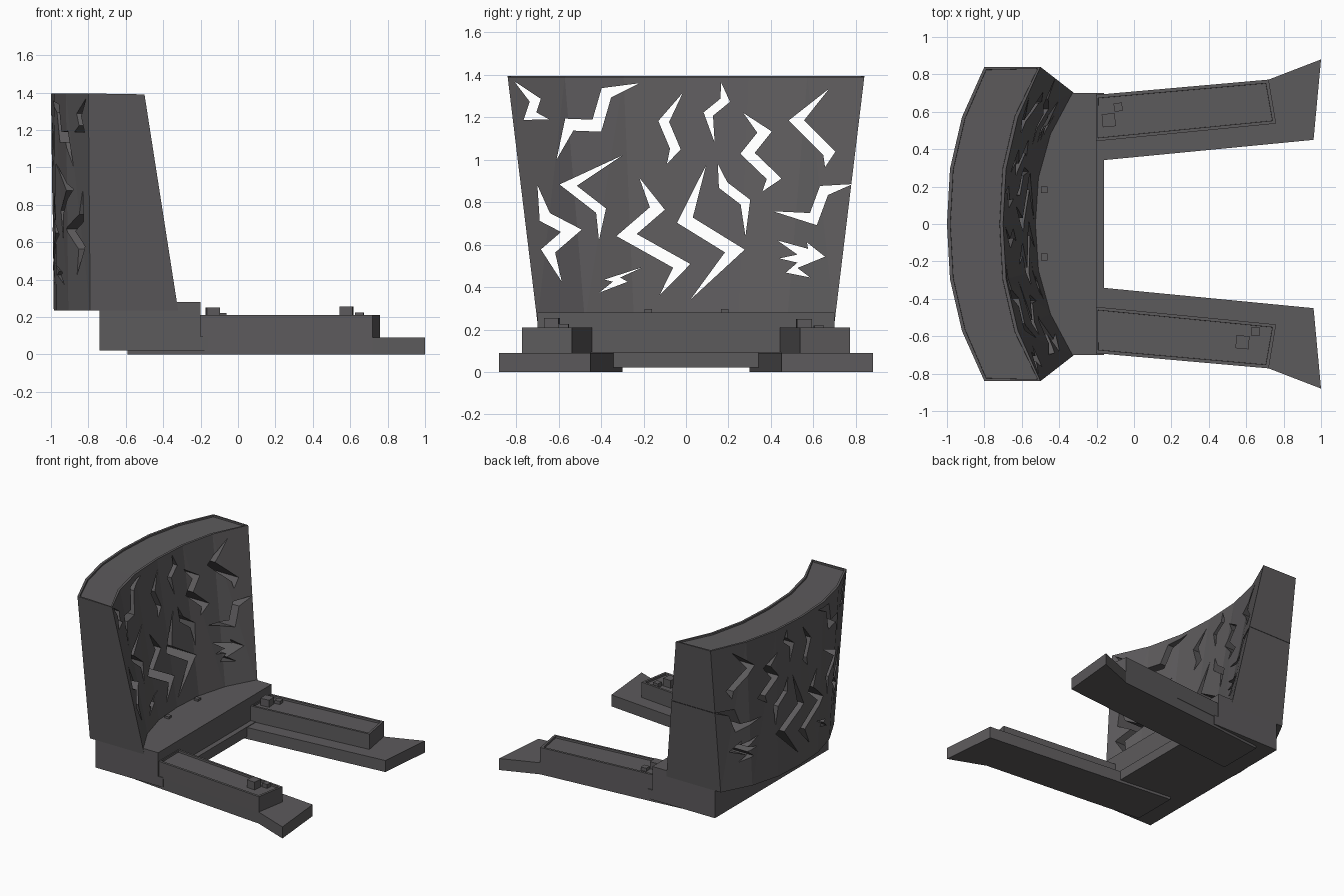
import bpy, bmesh, math
from mathutils import Vector

if "Cube" in bpy.data.objects:
    bpy.data.objects.remove(bpy.data.objects["Cube"])

grey = bpy.data.materials.new("dark grey")
grey.diffuse_color = (0.108, 0.103, 0.107, 1)
grey.use_nodes = True
grey.node_tree.nodes["Principled BSDF"].inputs["Base Color"].default_value = grey.diffuse_color


def finish(name, bm):
    bmesh.ops.recalc_face_normals(bm, faces=bm.faces)
    me = bpy.data.meshes.new(name)
    bm.to_mesh(me)
    bm.free()
    me.materials.append(grey)
    ob = bpy.data.objects.new(name, me)
    bpy.context.collection.objects.link(ob)
    return ob


def loft(bm, low, high):
    """Closed solid between two outlines with equal point counts."""
    a = [bm.verts.new(p) for p in low]
    b = [bm.verts.new(p) for p in high]
    n = len(a)
    for i in range(n):
        j = (i + 1) % n
        bm.faces.new((a[i], a[j], b[j], b[i]))
    bm.faces.new(a)
    return bm.faces.new(b)


def recess(bm, faces, rim, depth):
    """Sink a rimmed panel into the given faces."""
    bm.normal_update()
    bmesh.ops.recalc_face_normals(bm, faces=bm.faces)
    bmesh.ops.inset_region(bm, faces=faces, thickness=rim)
    ring = [f for f in faces if f.is_valid]
    walls = bmesh.ops.inset_region(bm, faces=ring, thickness=0.001)
    for v in {v for f in ring for v in f.verts}:
        v.co.z -= depth


def prism(name, xy, z0, z1, rim=0, depth=0):
    bm = bmesh.new()
    top = loft(bm, [(x, y, z0) for x, y in xy], [(x, y, z1) for x, y in xy])
    if rim:
        recess(bm, [top], rim, depth)
    return finish(name, bm)


def box(name, x, y, size, z0, z1, turn=0):
    c, s = math.cos(turn) * size / 2, math.sin(turn) * size / 2
    return prism(name, [(x + c * i - s * j, y + s * i + c * j)
                        for i, j in ((-1, -1), (1, -1), (1, 1), (-1, 1))], z0, z1)


# curved back wall: wider and set further back at the top
steps = [(-1, 1), (-.68, .4), (-.35, .08), (0, 0), (.35, .08), (.68, .4), (1, 1)]
bm = bmesh.new()
rows = []
for k, sag in steps:
    row = [(-.985 + .195 * sag, .70 * k, .235), (-.52 + .2 * sag, .70 * k, .235),
           (-.70 + .2 * sag, .84 * k, 1.39), (-1 + .2 * sag, .84 * k, 1.395)]
    rows.append([bm.verts.new(p) for p in row])
tops = []
for a, b in zip(rows, rows[1:]):
    for i in range(4):
        j = (i + 1) % 4
        f = bm.faces.new((a[i], a[j], b[j], b[i]))
        if i == 2:
            tops.append(f)
bm.faces.new(rows[0])
bm.faces.new(rows[-1])
recess(bm, tops, .018, .012)
bmesh.ops.triangulate(bm, faces=bm.faces)
wall = finish("back_wall", bm)

# lightning shaped slots, as (y, z) lines with pointed ends
cut = bmesh.new()


def slot(outline):
    loft(cut, [(-1.3, y, z) for y, z in outline], [(.2, y, z) for y, z in outline])


def bolt(w, *pts):
    p = [Vector(q) for q in pts]
    left, right = [], []
    for i in range(1, len(p) - 1):
        d0, d1 = (p[i] - p[i - 1]).normalized(), (p[i + 1] - p[i]).normalized()
        n0, n1 = Vector((-d0.y, d0.x)), Vector((-d1.y, d1.x))
        m = (n0 + n1).normalized()
        off = m * (w / 2 / max(.55, m.dot(n0)))
        left.append(p[i] + off)
        right.append(p[i] - off)
    slot([p[0]] + left + [p[-1]] + right[::-1])


bolt(.045, (-.81, 1.37), (-.71, 1.28), (-.735, 1.205), (-.645, 1.19))
bolt(.055, (-.22, 1.36), (-.375, 1.315), (-.42, 1.16), (-.55, 1.165), (-.61, 1.0))
bolt(.045, (-.015, 1.315), (-.105, 1.18), (-.05, 1.05), (-.09, .98))
bolt(.04, (.165, 1.365), (.185, 1.28), (.105, 1.215), (.135, 1.08))
bolt(.05, (.27, 1.22), (.37, 1.13), (.29, 1.03), (.415, .91), (.36, .85))
bolt(.05, (.675, 1.335), (.52, 1.185), (.675, 1.03), (.655, .965))
bolt(.045, (-.30, 1.02), (-.555, .88), (-.40, .76), (-.41, .62))
bolt(.055, (-.70, .88), (-.665, .73), (-.54, .665), (-.65, .57), (-.585, .425))
bolt(.055, (-.22, .915), (-.135, .77), (-.28, .645), (-.02, .50), (-.125, .36))
bolt(.06, (.095, .975), (-.005, .715), (.23, .57), (.02, .34))
bolt(.045, (.15, .98), (.175, .88), (.28, .80), (.28, .64))
bolt(.05, (.785, .885), (.65, .855), (.60, .72), (.41, .757))
slot([(.43, .62), (.575, .58), (.57, .61), (.655, .543), (.525, .49), (.585, .445),
      (.47, .468), (.525, .515), (.44, .535), (.525, .553)])
slot([(-.20, .495), (-.31, .445), (-.275, .425), (-.41, .373), (-.345, .425), (-.385, .435)])

cutter = finish("slot_cutter", cut)
cutter.hide_render = True
mod = wall.modifiers.new("slots", "BOOLEAN")
mod.operation, mod.solver, mod.object = "DIFFERENCE", "EXACT", cutter
deps = bpy.context.evaluated_depsgraph_get()
cut_mesh = bpy.data.meshes.new_from_object(wall.evaluated_get(deps))
wall.modifiers.clear()
wall.data = cut_mesh
bpy.data.objects.remove(cutter)

# base block with a low step and two studs
prism("base_block", [(-.74, -.70), (-.20, -.70), (-.20, .70), (-.74, .70)], .02, .28)
prism("base_step", [(-.21, -.70), (-.16, -.70), (-.16, .70), (-.21, .70)], .02, .095)
for y in (-.177, .183):
    box("base_stud", -.48, y, .036, .27, .296)

# splayed legs: flared lower slab and a trayed upper beam
for side, s in (("left", -1), ("right", 1)):
    slab = [(-.59, .30), (.96, .45), (1.0, .88), (.72, .772), (-.20, .69), (-.59, .65)]
    beam = [(-.21, .442), (.76, .537), (.72, .772), (-.21, .69)]
    prism(side + "_leg_slab", [(x, s * y) for x, y in slab], 0, .09)
    prism(side + "_leg_beam", [(x, s * y) for x, y in beam], .085, .21, .025, .015)

# small blocks on the leg trays
for x, y, size, top, turn in ((.58, -.632, .07, .255, -.09), (.65, -.575, .045, .225, -.09),
                              (-.135, .555, .07, .25, .09), (-.085, .625, .045, .22, .09)):
    box("tray_block", x, y, size, .19, top, turn)
